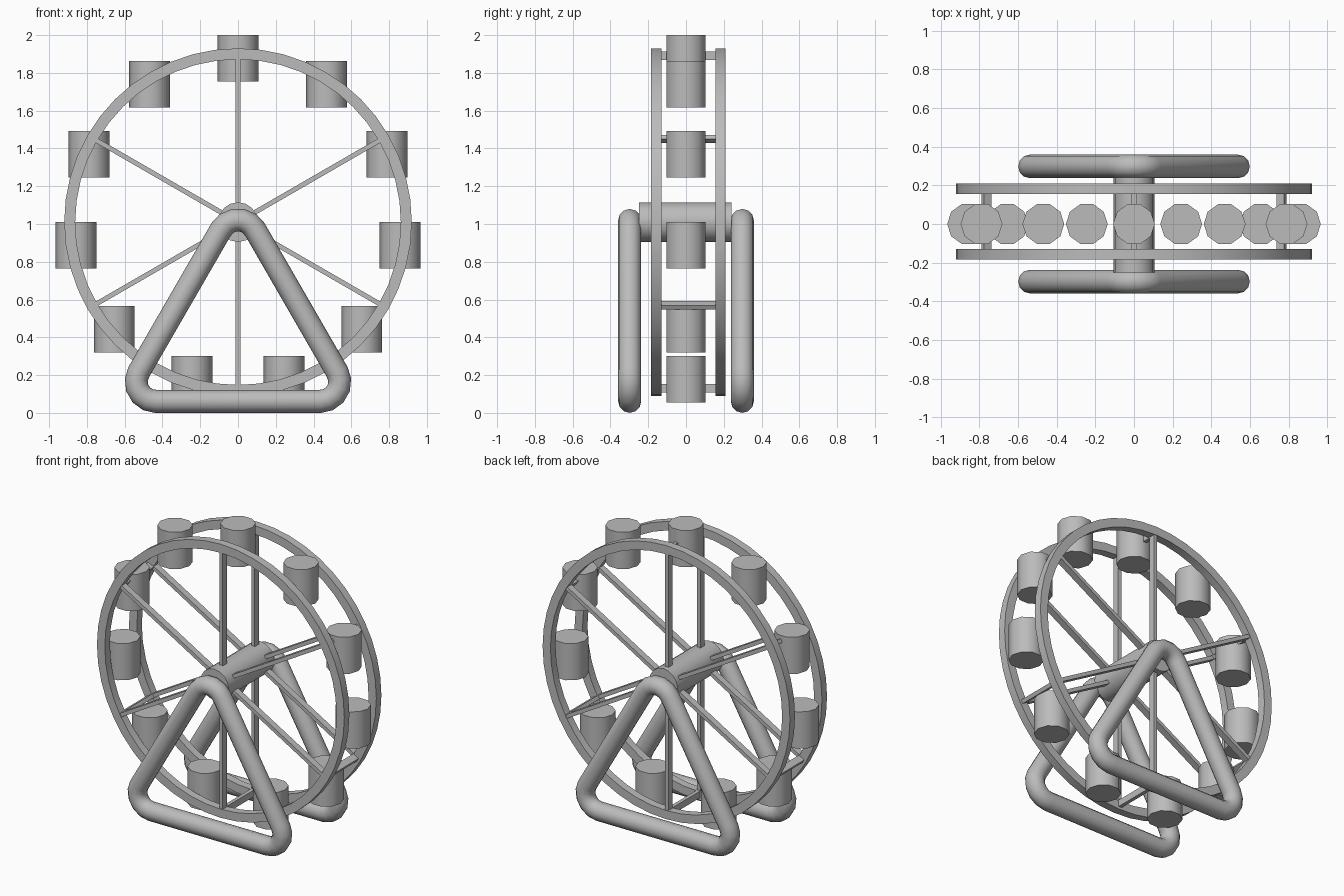
import bpy, bmesh
from math import sin, cos, pi, radians
from mathutils import Matrix, Vector

cube = bpy.data.objects.get("Cube")
if cube:
    bpy.data.objects.remove(cube, do_unlink=True)

grey = bpy.data.materials.new("plain grey")
grey.use_nodes = True
GREY = (0.5, 0.5, 0.5, 1)
grey.diffuse_color = GREY
grey.node_tree.nodes["Principled BSDF"].inputs["Base Color"].default_value = GREY

AXLE_Z = 1.01
WHEEL_Y = 0.0125      # middle of the two rims
RIM_GAP = 0.17        # from the middle to each rim
SPOKES, CABINS = 6, 11


def finish(name, bm, angle=45):
    bmesh.ops.recalc_face_normals(bm, faces=bm.faces)
    mesh = bpy.data.meshes.new(name)
    bm.to_mesh(mesh)
    bm.free()
    obj = bpy.data.objects.new(name, mesh)
    bpy.context.collection.objects.link(obj)
    mesh.materials.append(grey)
    smooth(obj, angle)
    return obj


def smooth(obj, angle):
    bpy.ops.object.select_all(action='DESELECT')
    obj.select_set(True)
    bpy.context.view_layer.objects.active = obj
    bpy.ops.object.shade_smooth_by_angle(angle=radians(angle))


def prism(bm, sides, radius, depth, matrix):
    # Upright prism with a corner on local +x
    ring = [Vector((radius * cos(2 * pi * i / sides), radius * sin(2 * pi * i / sides), -depth / 2))
            for i in range(sides)]
    face = bm.faces.new([bm.verts.new(matrix @ p) for p in ring])
    ext = bmesh.ops.extrude_face_region(bm, geom=[face], use_keep_orig=True)
    top = [g for g in ext["geom"] if isinstance(g, bmesh.types.BMVert)]
    bmesh.ops.translate(bm, verts=top, vec=matrix.to_3x3() @ Vector((0, 0, depth)))


def box(bm, size, matrix):
    bmesh.ops.create_cube(bm, size=1, matrix=matrix @ Matrix.Diagonal((*size, 1)))


# Rims: a rectangular section spun around the axle
def rim(name, y):
    bm = bmesh.new()
    section = [(0.862, -0.027), (0.92, -0.027), (0.92, 0.027), (0.862, 0.027)]
    verts = [bm.verts.new((r, y + d, AXLE_Z)) for r, d in section]
    edges = [bm.edges.new((verts[i], verts[(i + 1) % 4])) for i in range(4)]
    bmesh.ops.spin(bm, geom=verts + edges, cent=(0, 0, AXLE_Z), axis=(0, 1, 0),
                   angle=2 * pi, steps=48, use_merge=True)
    bmesh.ops.remove_doubles(bm, verts=bm.verts, dist=0.0001)
    finish(name, bm, 30)


for label, side in (("front", -1), ("back", 1)):
    rim(label + "_rim", WHEEL_Y + side * RIM_GAP)

# Spokes on both rims, joined by a crossbar at each outer end
spokes, bars = bmesh.new(), bmesh.new()
for i in range(SPOKES):
    turn = Matrix.Translation((0, WHEEL_Y, AXLE_Z)) @ Matrix.Rotation(2 * pi * i / SPOKES, 4, 'Y')
    for side in (-1, 1):
        box(spokes, (0.025, 0.045, 0.88), turn @ Matrix.Translation((0, side * RIM_GAP, 0.44)))
    box(bars, (0.025, 2 * RIM_GAP, 0.045), turn @ Matrix.Translation((0, 0, 0.88)))
finish("spokes", spokes, 30)
finish("crossbars", bars, 30)

# Axle hub
bm = bmesh.new()
prism(bm, 16, 0.105, 0.49, Matrix.Translation((0, -0.005, AXLE_Z)) @ Matrix.Rotation(pi / 2, 4, 'X'))
finish("hub", bm)

# Passenger cabins, always upright
for i in range(CABINS):
    a = 2 * pi * i / CABINS
    bm = bmesh.new()
    prism(bm, 10, 0.108, 0.247,
          Matrix.Translation((0.867 * sin(a), 0, AXLE_Z + 0.867 * cos(a))))
    finish(f"cabin_{i + 1}", bm)


# Triangular tube stands with rounded corners
def stand(name, y):
    half, base, bend, steps = 0.615, 0.061, 0.104, 5
    centre_z = base + half / 3 ** 0.5
    reach = 2 * half / 3 ** 0.5 - 2 * bend
    points = []
    for k in range(3):
        mid = pi / 2 + k * 2 * pi / 3
        for s in range(steps + 1):
            a = mid - pi / 3 + s / steps * 2 * pi / 3
            points.append((reach * cos(mid) + bend * cos(a), y,
                           centre_z + reach * sin(mid) + bend * sin(a)))
    curve = bpy.data.curves.new(name, 'CURVE')
    curve.dimensions = '3D'
    curve.bevel_depth = 0.061
    curve.bevel_resolution = 4
    spline = curve.splines.new('POLY')
    spline.points.add(len(points) - 1)
    for p, co in zip(spline.points, points):
        p.co = (*co, 1)
    spline.use_cyclic_u = True
    obj = bpy.data.objects.new(name, curve)
    bpy.context.collection.objects.link(obj)
    curve.materials.append(grey)
    bpy.ops.object.select_all(action='DESELECT')
    obj.select_set(True)
    bpy.context.view_layer.objects.active = obj
    bpy.ops.object.convert(target='MESH')
    smooth(bpy.context.object, 60)


stand("front_stand", -0.298)
stand("back_stand", 0.298)
